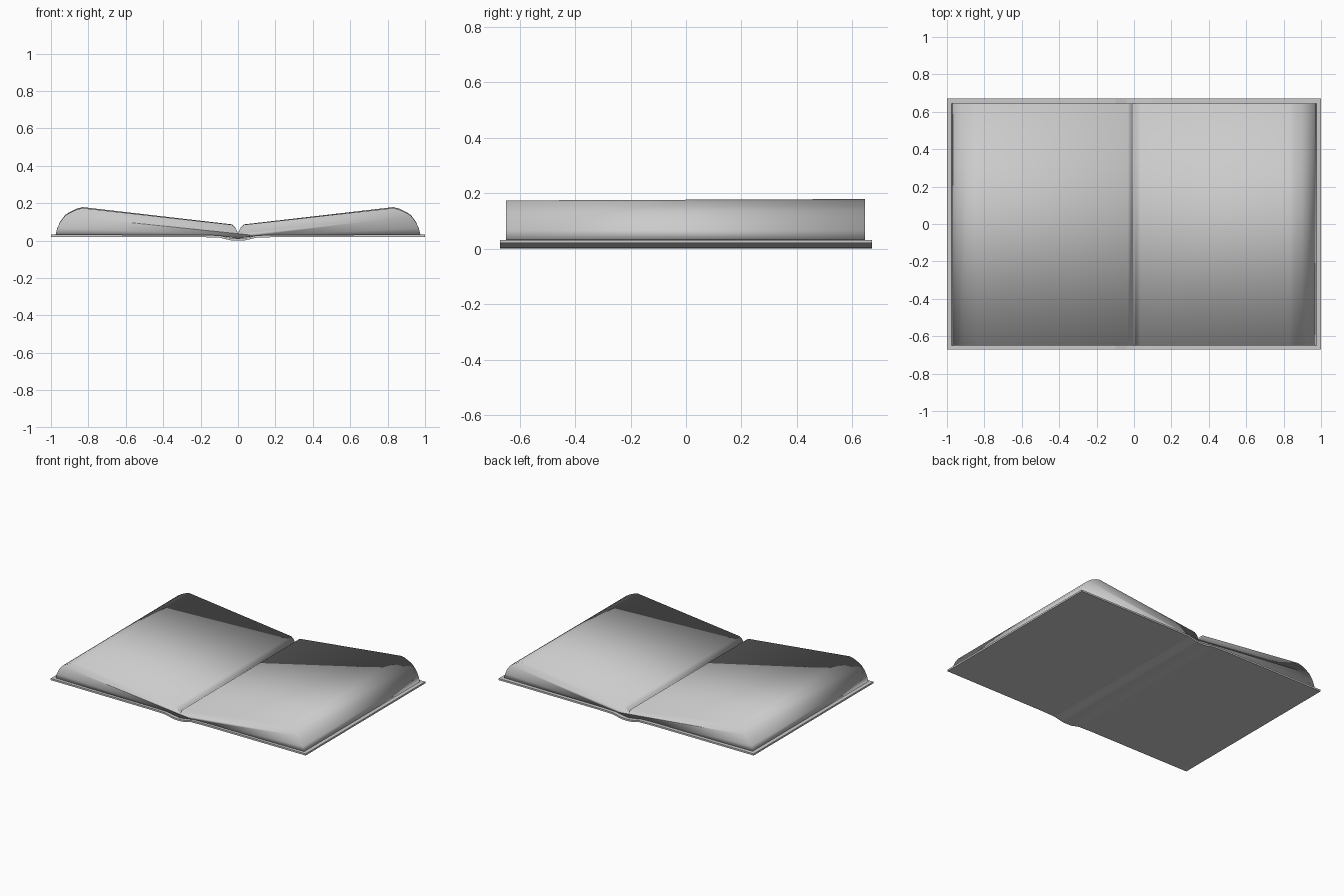
import bpy
import bmesh

if "Cube" in bpy.data.objects:
    bpy.data.objects.remove(bpy.data.objects["Cube"])


def material(name, colour):
    mat = bpy.data.materials.new(name)
    mat.diffuse_color = colour
    mat.use_nodes = True
    mat.node_tree.nodes["Principled BSDF"].inputs["Base Color"].default_value = mat.diffuse_color
    return mat


def mirrored(half):
    """Full left-to-right line from the half running x = 0 to x = max."""
    return [(-x, z) for x, z in reversed(half[1:])] + half


def extrude_profile(name, profile, y_front, y_back, mat, front_scale=1.0):
    """Closed x/z outline run along y; the front end may be slightly lower."""
    bm = bmesh.new()
    base = 0.033
    front = [bm.verts.new((x, y_front, base + (z - base) * front_scale)) for x, z in profile]
    back = [bm.verts.new((x, y_back, z)) for x, z in profile]
    n = len(profile)
    for i in range(n):
        j = (i + 1) % n
        bm.faces.new((front[i], front[j], back[j], back[i]))
    bm.faces.new(front)
    bm.faces.new(back)
    bmesh.ops.recalc_face_normals(bm, faces=bm.faces[:])
    mesh = bpy.data.meshes.new(name)
    bm.to_mesh(mesh)
    bm.free()
    mesh.materials.append(mat)
    obj = bpy.data.objects.new(name, mesh)
    bpy.context.collection.objects.link(obj)
    return obj


grey = material("light_grey", (0.6, 0.6, 0.6, 1.0))

# Cover: thin sheet that dips under the spine
cover_half = [(0, 0.0), (0.04, 0.002), (0.07, 0.009), (0.10, 0.016), (0.20, 0.019), (1.0, 0.02)]
under = mirrored(cover_half)
over = [(x, z + 0.012) for x, z in under]
cover = extrude_profile("cover", under + over[::-1], -0.67, 0.67, grey)

# Page block: two sloping stacks meeting in a gutter, rounded outer edges
page_half = [(0, 0.038), (0.008, 0.058), (0.018, 0.075), (0.033, 0.087),
             (0.83, 0.179), (0.86, 0.172), (0.90, 0.153), (0.925, 0.136),
             (0.95, 0.103), (0.966, 0.068), (0.975, 0.034)]
top = mirrored(page_half)
bottom = [(0.1, 0.026), (0.0, 0.011), (-0.1, 0.026)]
pages = extrude_profile("pages", top + bottom, -0.65, 0.645, grey, 0.965)

# The page block is smooth all over, including its ends
for poly in pages.data.polygons:
    poly.use_smooth = True
